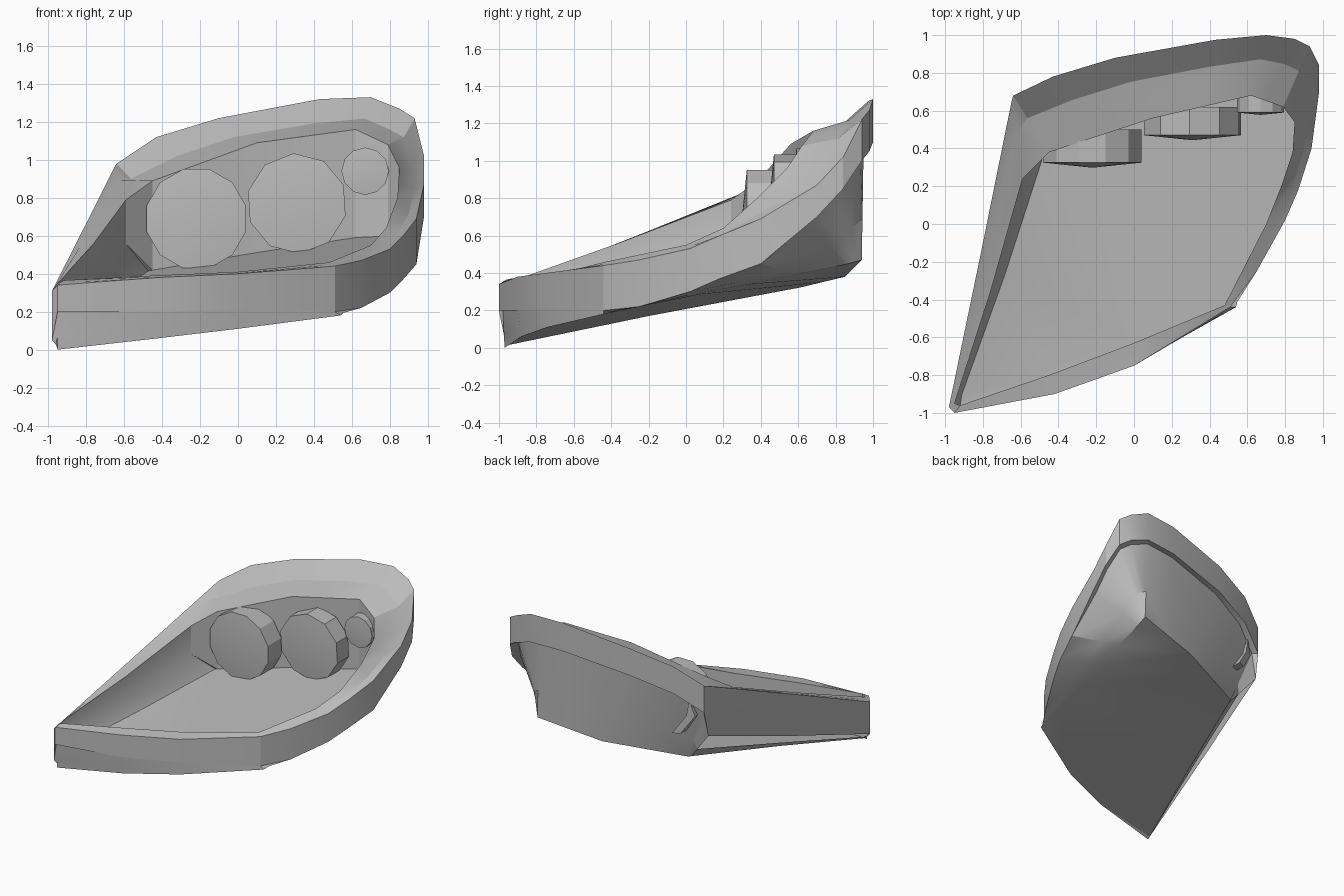
import bpy, bmesh, math
from mathutils import Vector

if "Cube" in bpy.data.objects:
    bpy.data.objects.remove(bpy.data.objects["Cube"], do_unlink=True)

grey = bpy.data.materials.new("plain_grey")
grey.use_nodes = True
grey.diffuse_color = (0.5, 0.5, 0.5, 1)
grey.node_tree.nodes["Principled BSDF"].inputs["Base Color"].default_value = (0.5, 0.5, 0.5, 1)


def finish(name, bm):
    """Turn a bmesh into a shaded object."""
    mesh = bpy.data.meshes.new(name)
    bm.to_mesh(mesh)
    bm.free()
    mesh.materials.append(grey)
    obj = bpy.data.objects.new(name, mesh)
    bpy.context.collection.objects.link(obj)
    bpy.ops.object.select_all(action="DESELECT")
    obj.select_set(True)
    bpy.context.view_layer.objects.active = obj
    bpy.ops.object.shade_smooth_by_angle(angle=math.radians(22))
    return obj


def loft(name, loops, cap_first=False, cap_last=False, gaps=()):
    """Skin closed loops, from the inside out and downwards; gaps are (band, column) left open."""
    bm = bmesh.new()
    rings = [[bm.verts.new(p) for p in loop] for loop in loops]
    for band, (upper, lower) in enumerate(zip(rings, rings[1:])):
        for i in range(len(upper)):
            j = (i + 1) % len(upper)
            if (band, i) not in gaps:
                bm.faces.new((upper[i], lower[i], lower[j], upper[j]))
    caps = []
    if cap_first:
        caps.append(bm.faces.new(rings[0]))
    if cap_last:
        caps.append(bm.faces.new(rings[-1][::-1]))
    bmesh.ops.triangulate(bm, faces=caps)
    return finish(name, bm)


def spread(keys, count):
    """Fill a loop by straight interpolation between numbered key points."""
    order = sorted(keys)
    loop = []
    for i in range(count):
        low = max(k for k in order if k <= i)
        high = min((k for k in order if k >= i), default=low)
        t = (i - low) / (high - low) if high > low else 0
        loop.append(Vector(keys[low]).lerp(Vector(keys[high]), t))
    return loop


# Outer outline, counter-clockwise from the pointed tip: x, y, top z, skirt bottom z
outline = [
    (-.98, -.97, .31, .05), (-.95, -1, .34, .2), (-.42, -.9, .38, .2), (0, -.75, .4, .21),
    (.51, -.44, .44, .2), (.65, -.25, .47, .22), (.8, .02, .53, .3), (.87, .18, .6, .37),
    (.94, .4, .69, .45), (.98, .7, .87, .7), (.98, .84, 1.02, .85), (.93, .94, 1.22, 1),
    (.85, .98, 1.27, 1.05), (.7, 1, 1.33, 1.1), (.43, .975, 1.32, 1.09), (-.1, .88, 1.22, 1),
    (-.43, .78, 1.12, .9), (-.64, .68, .98, .76), (-.65, .64, .965, .56), (-.81, -.15, .645, .3),
]
count = len(outline)
outer = [Vector((x, y, top)) for x, y, top, low in outline]
skirt = [Vector((x, y, low)) for x, y, top, low in outline]

# Inner edge of the rim, around the opening
inner = spread({
    0: (-.95, -.95, .35), 1: (-.92, -.96, .365), 2: (-.45, -.8, .39), 3: (0, -.63, .41),
    4: (.48, -.43, .46), 6: (.7, 0, .55), 7: (.78, .2, .64), 8: (.84, .38, .8),
    10: (.85, .54, .96), 11: (.79, .62, 1.08), 13: (.62, .68, 1.16), 15: (.1, .56, 1.09),
    17: (-.45, .38, .89), 18: (-.59, .24, .79), 19: (-.76, -.36, .56)}, count)

# Edge of the flat underside
base = spread({
    0: (-.95, -.95, .015), 1: (-.95, -.97, 0), 2: (-.42, -.88, .06), 3: (0, -.74, .11),
    4: (.54, -.44, .18), 9: (.67, .85, .445), 13: (.68, .94, .47), 15: (.16, .85, .38),
    17: (-.44, .6, .32), 18: (-.45, .57, .315), 19: (-.7, -.2, .17)}, count)

# Rim, dished along the right and the back, with its upright skirt
crease = []
for i in range(count):
    p = inner[i].lerp(outer[i], 0.6)
    if 6 < i < 18:
        p.z -= 0.12 * (inner[i] - outer[i]).length
    crease.append(p)
loft("rim_frame", [inner, crease, outer, skirt])

# Recess that holds the lamps: floor parallel to the underside, chamfer along its left edge
floor = [Vector((p.x, p.y, 0.4 + 0.11 * p.x + 0.18 * p.y)) for p in inner]
step = [p.copy() for p in floor]
for i, rise in ((0, .06), (18, .18), (19, .12)):
    step[i].z += rise
    floor[i] += Vector((rise * .65, rise * .8, rise * .2))
loft("lamp_recess", [floor, step, inner], cap_first=True)

# Rear housing, stepped in under the rim along the back, with a slot along the left side
neck = [p.copy() for p in skirt]
for i in range(9, 18):
    neck[i].x *= 0.95
    neck[i].y *= 0.95
neck[1].y += 0.02
lip = [b.lerp(n, 0.35) for b, n in zip(base, neck)]
loft("housing", [skirt, neck, lip, base], cap_last=True, gaps=((1, 18), (1, 19)))


# Lamps: faceted drums facing forward with shallow cone fronts
def lamp(name, x, z, radius, front, back, sides, turn):
    bm = bmesh.new()
    angles = [math.tau * (i + turn) / sides for i in range(sides)]
    rings = [[bm.verts.new((x + radius * math.sin(a), y, z + radius * math.cos(a)))
              for a in angles] for y in (front, back)]
    tip = bm.verts.new((x, front - 0.1 * radius, z))
    for i in range(sides):
        j = (i + 1) % sides
        bm.faces.new((rings[0][i], rings[0][j], rings[1][j], rings[1][i]))
        bm.faces.new((tip, rings[0][j], rings[0][i]))
    bm.faces.new(rings[1])
    bmesh.ops.recalc_face_normals(bm, faces=bm.faces)
    finish(name, bm)


lamp("main_lamp", -.22, .69, .27, .325, .5, 12, .5)
lamp("middle_lamp", .31, .77, .265, .47, .62, 10, -.1)
lamp("small_lamp", .67, .94, .125, .59, .69, 12, 0)

# Mounting clip standing on the back of the housing
bm = bmesh.new()
shape = [(-.52, .84), (-.56, .71), (-.46, .56), (-.4, .56), (-.5, .71)]
sides = [[bm.verts.new((x, y + 0.42 * x, z)) for x, z in shape] for y in (.84, .92)]
for ring in sides:
    bm.faces.new(ring)
for i in range(len(shape)):
    j = (i + 1) % len(shape)
    bm.faces.new((sides[0][i], sides[0][j], sides[1][j], sides[1][i]))
bmesh.ops.recalc_face_normals(bm, faces=bm.faces)
finish("mounting_clip", bm)
